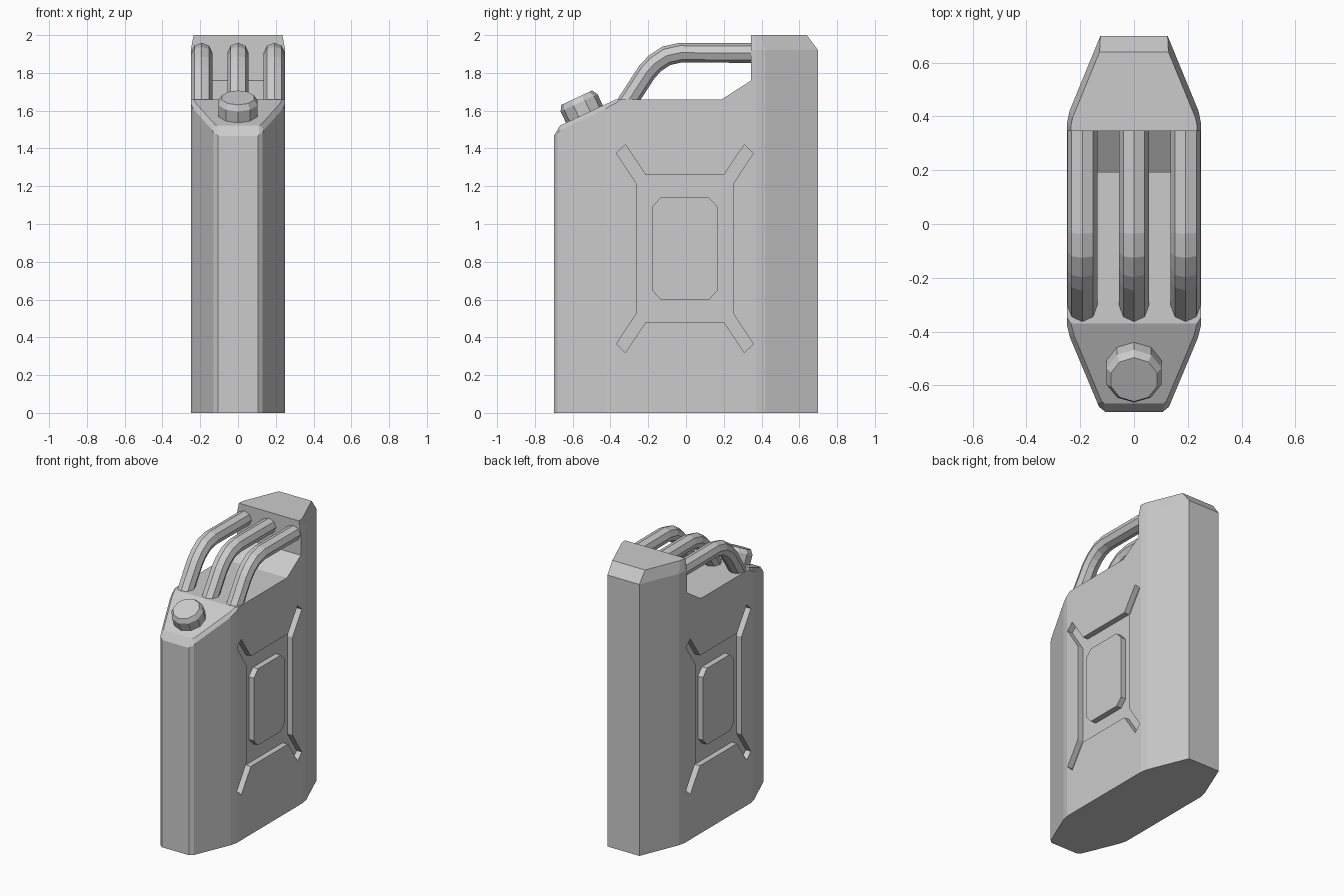
import bpy, bmesh, math
from mathutils import Vector, Matrix

if "Cube" in bpy.data.objects:
    bpy.data.objects.remove(bpy.data.objects["Cube"])


def finish(bm, name):
    bmesh.ops.recalc_face_normals(bm, faces=bm.faces[:])
    me = bpy.data.meshes.new(name)
    bm.to_mesh(me)
    bm.free()
    ob = bpy.data.objects.new(name, me)
    bpy.context.collection.objects.link(ob)
    return ob


def prism(points, x0, x1):
    """Extrude a (y, z) outline along x."""
    bm = bmesh.new()
    f = bm.faces.new([bm.verts.new((x0, y, z)) for y, z in points])
    r = bmesh.ops.extrude_face_region(bm, geom=[f])
    bmesh.ops.translate(bm, vec=(x1 - x0, 0, 0),
                        verts=[v for v in r['geom'] if isinstance(v, bmesh.types.BMVert)])
    bmesh.ops.recalc_face_normals(bm, faces=bm.faces[:])
    return bm


def loft(bm, rings):
    """Skin closed rings and cap both ends."""
    rows = [[bm.verts.new(p) for p in ring] for ring in rings]
    n = len(rows[0])
    for a, b in zip(rows, rows[1:]):
        for i in range(n):
            j = (i + 1) % n
            bm.faces.new((a[i], a[j], b[j], b[i]))
    bm.faces.new(rows[0])
    bm.faces.new(rows[-1])


def slice_off(bm, co, normal):
    """Cut away everything on the normal side and close the hole."""
    bmesh.ops.bisect_plane(bm, geom=bm.verts[:] + bm.edges[:] + bm.faces[:], dist=1e-5,
                           plane_co=co, plane_no=normal, clear_outer=True)
    rim = [e for e in bm.edges if e.is_boundary]
    if rim:
        bmesh.ops.edgeloop_fill(bm, edges=rim)


def slope(y):
    return 1.52 + (y + 0.67) * 0.467


# Can body: side profile, corners sliced to the plan outline, top edges chamfered
body_bm = prism([(-0.7, 0), (-0.7, slope(-0.7)), (-0.37, 1.66), (0.19, 1.66), (0.345, 1.76),
                 (0.345, 2.0), (0.7, 2.0), (0.7, 0)], -0.25, 0.25)
# plan edges: start, end, chamfer inset, chamfer drop
plan = [((0.25, -0.375), (0.237, -0.425), 0.015, 0.02),
        ((0.237, -0.425), (0.13, -0.68), 0.015, 0.025),
        ((0.13, -0.68), (0.105, -0.7), 0.018, 0.035),
        ((0.105, -0.7), (-0.105, -0.7), 0.024, 0.04),
        ((0.25, -0.375), (0.25, 0.37), 0.015, 0.08),
        ((0.25, 0.37), (0.24, 0.42), 0.016, 0.08),
        ((0.24, 0.42), (0.125, 0.7), 0.02, 0.08),
        ((0.125, 0.7), (-0.125, 0.7), 0.06, 0.08)]
for s in (1, -1):
    for a, b, inset, drop in plan:
        if a[0] == -b[0] and s < 0:
            continue
        front = b[1] < 0
        p, q = (Vector((s * x, y, slope(y) if front else 2.0)) for x, y in (a, b))
        inward = Vector((-(q - p).y, (q - p).x, 0)).normalized()
        if inward.dot(p) > 0:
            inward.negate()
        on_face = a[0] == b[0] or a[1] == b[1]
        if not on_face:
            slice_off(body_bm, p, -inward)
        n = (q - p).cross(inward * inset + Vector((0, 0, drop))).normalized()
        if n.dot(inward) > 0:
            n.negate()
        slice_off(body_bm, p - Vector((0, 0, drop)), n)
body = finish(body_bm, "can_body")

# Pressed X-shaped recess on each side, with a raised centre pad
CY, CZ, DEPTH = -0.006, 0.87, 0.04


def four_way(quarter):
    """Mirror a quarter outline around the panel centre."""
    pts = []
    for sy, sz, order in ((1, 1, 1), (1, -1, -1), (-1, -1, 1), (-1, 1, -1)):
        pts += [(CY + sy * y, CZ + sz * z) for y, z in quarter[::order]]
    return pts


cross = four_way([(0.207, 0.39), (0.315, 0.55), (0.362, 0.505), (0.257, 0.345)])
pad = four_way([(0.128, 0.27), (0.173, 0.222)])
for s, side in ((1, "right"), (-1, "left")):
    cutter = finish(prism(cross, s * (0.25 - DEPTH), s * 0.3), "recess_cutter")
    cutter.hide_render = True
    mod = body.modifiers.new("recess", 'BOOLEAN')
    mod.operation, mod.solver, mod.object = 'DIFFERENCE', 'EXACT', cutter
    bpy.context.view_layer.objects.active = body
    bpy.ops.object.modifier_apply(modifier=mod.name)
    bpy.data.objects.remove(cutter)
    finish(prism(pad, s * (0.245 - DEPTH), s * 0.25), "centre_pad_" + side)

# Three octagonal carrying handles swept along a bent path
path = [Vector((0, y, z)) for y, z in
        ((-0.34, 1.6), (-0.207, 1.805), (-0.165, 1.85), (-0.105, 1.89), (-0.03, 1.907), (0.36, 1.905))]
R = 0.056
for x, name in ((-0.192, "left"), (0, "middle"), (0.192, "right")):
    rings = []
    for i, p in enumerate(path):
        d0 = (p - path[i - 1]).normalized() if i else (path[1] - p).normalized()
        d1 = (path[i + 1] - p).normalized() if i < len(path) - 1 else d0
        t = (d0 + d1).normalized()
        up = Vector((0, -t.z, t.y)) / t.dot(d0)
        rings.append([p + Vector((x + R * math.sin(a), 0, 0)) + up * 0.052 * math.cos(a)
                      for a in (k * math.pi / 4 for k in range(8))])
    bm = bmesh.new()
    loft(bm, rings)
    finish(bm, "handle_" + name)

# Screw cap standing square on the sloped shoulder
bm = bmesh.new()
loft(bm, [[Vector((r * math.cos(a), r * math.sin(a), h))
           for a in ((k + 0.5) * math.tau / 10 for k in range(10))]
          for r, h in ((0.108, -0.02), (0.108, 0.066), (0.09, 0.096))])
bm.transform(Matrix.Translation((0, -0.538, slope(-0.538))) @
             Matrix.Rotation(math.atan(0.467), 4, 'X'))
finish(bm, "screw_cap")
